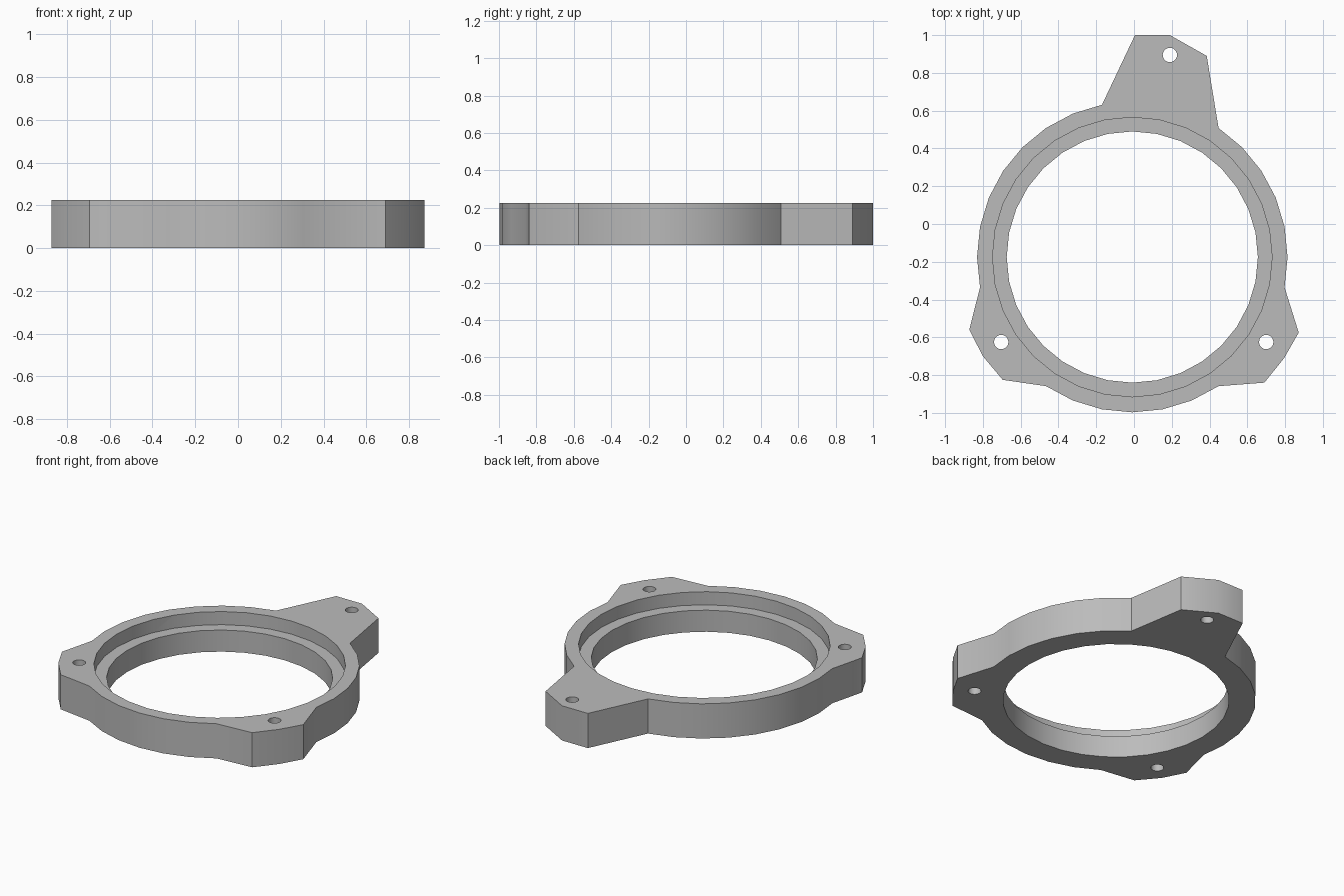
import bpy
import bmesh
from math import cos, sin, pi, radians
from mathutils import Vector

cube = bpy.data.objects.get("Cube")
if cube:
    bpy.data.objects.remove(cube, do_unlink=True)

CENTRE = Vector((-0.009, -0.175))
HEIGHT, LEDGE = 0.225, 0.14
OUTER, RECESS, BORE, HOLE = 0.822, 0.74, 0.665, 0.038
SIDES = 32

grey = bpy.data.materials.new("grey plastic")
grey.use_nodes = True
colour = (0.5, 0.5, 0.5, 1)
grey.diffuse_color = colour
grey.node_tree.nodes["Principled BSDF"].inputs["Base Color"].default_value = colour


def ring_point(i, radius, centre=CENTRE, sides=SIDES):
    a = 2 * pi * i / sides
    return (centre[0] + radius * cos(a), centre[1] + radius * sin(a))


def circle(radius, centre=CENTRE, sides=SIDES):
    return [ring_point(i, radius, centre, sides) for i in range(sides)]


def prism(name, outline, z0, z1):
    bm = bmesh.new()
    base = bm.faces.new([bm.verts.new((x, y, z0)) for x, y in outline])
    top = bmesh.ops.extrude_face_region(bm, geom=[base])["geom"]
    bmesh.ops.translate(bm, vec=(0, 0, z1 - z0),
                        verts=[v for v in top if isinstance(v, bmesh.types.BMVert)])
    bmesh.ops.recalc_face_normals(bm, faces=bm.faces)
    mesh = bpy.data.meshes.new(name)
    bm.to_mesh(mesh)
    bm.free()
    mesh.materials.append(grey)
    obj = bpy.data.objects.new(name, mesh)
    bpy.context.collection.objects.link(obj)
    return obj


# Mounting ears, counter-clockwise: first ring step, last ring step, corners between
ears = [
    (5, 9, [(0.385, 0.89), (0.19, 1.0), (0.005, 1.0)]),
    (19, 21, [(-0.872, -0.56), (-0.8, -0.7), (-0.695, -0.825)]),
    (27, 31, [(0.69, -0.84), (0.795, -0.71), (0.872, -0.575)]),
]
ears[1] = (17, 21, ears[1][2])

# Outline: ring arcs joined by the ears
outline = []
for k, (first, last, corners) in enumerate(ears):
    outline += [ring_point(first, OUTER)] + corners
    following = ears[(k + 1) % len(ears)][0]
    steps = (following - last) % SIDES
    outline += [ring_point(last + s, OUTER) for s in range(steps)]
body = prism("mounting_ring", outline, 0, HEIGHT)

# Bore, stepped recess and screw holes
cutters = [prism("bore_cutter", circle(BORE), -0.1, HEIGHT + 0.1),
           prism("recess_cutter", circle(RECESS), LEDGE, HEIGHT + 0.1)]
for spot in [(0.19, 0.895), (-0.703, -0.625), (0.70, -0.625)]:
    cutters.append(prism("screw_hole_cutter", circle(HOLE, spot, 20), -0.1, HEIGHT + 0.1))

bpy.context.view_layer.objects.active = body
for cutter in cutters:
    cutter.hide_render = True
    mod = body.modifiers.new("cut", "BOOLEAN")
    mod.operation, mod.solver, mod.object = "DIFFERENCE", "EXACT", cutter
    bpy.ops.object.modifier_apply(modifier=mod.name)
    bpy.data.objects.remove(cutter, do_unlink=True)

bpy.ops.object.select_all(action="DESELECT")
body.select_set(True)
bpy.ops.object.shade_smooth_by_angle(angle=radians(35))
